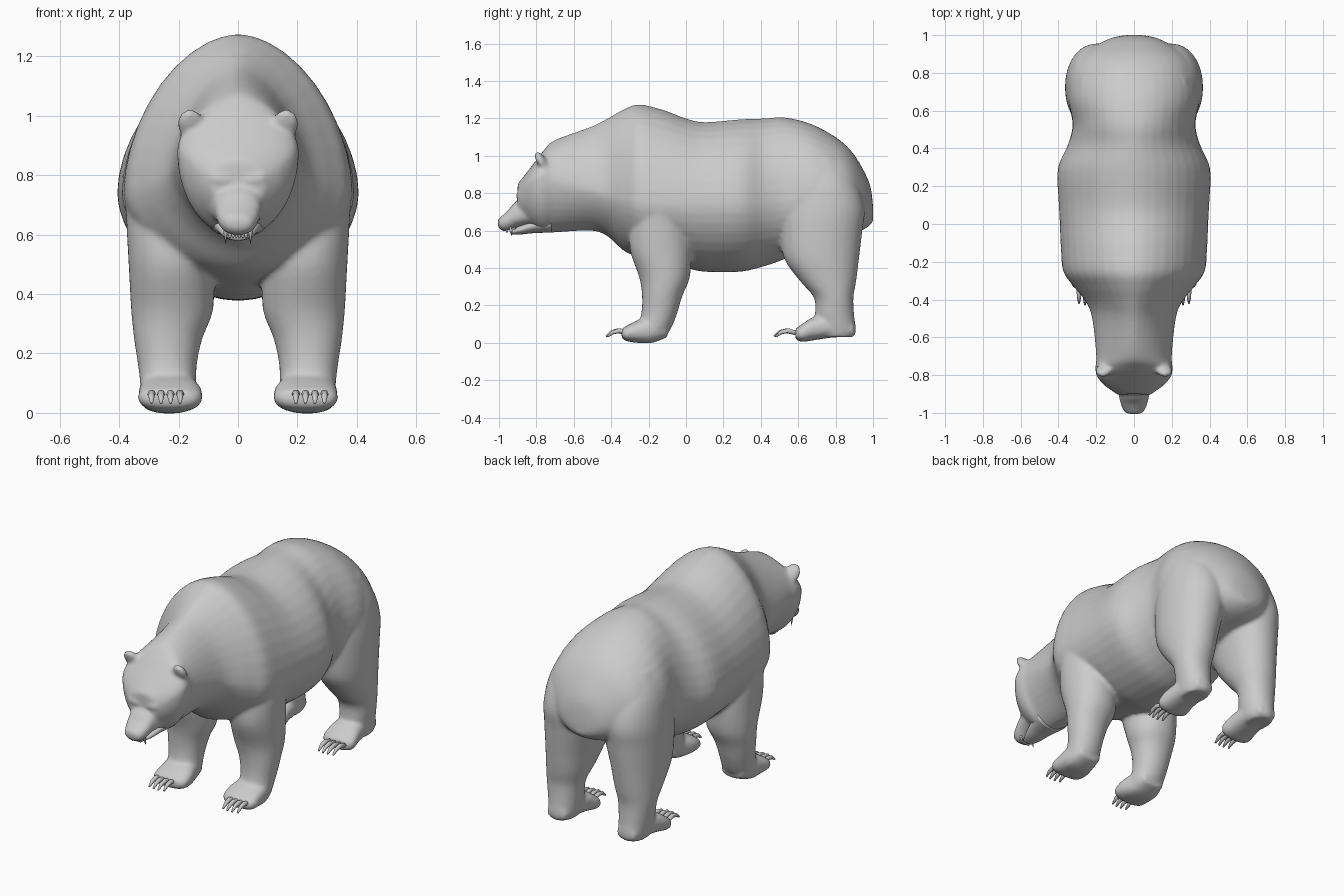
import bpy, bmesh
from math import cos, sin, pi, copysign
from mathutils import Vector, Matrix

if "Cube" in bpy.data.objects:
    bpy.data.objects.remove(bpy.data.objects["Cube"], do_unlink=True)

grey = bpy.data.materials.new("plain grey")
grey.use_nodes = True
grey.diffuse_color = (.6, .6, .6, 1)
grey.node_tree.nodes["Principled BSDF"].inputs["Base Color"].default_value = (.6, .6, .6, 1)


def loft(bm, rings):
    """Skin a row of closed point rings and cap both ends."""
    rows = [[bm.verts.new(p) for p in ring] for ring in rings]
    count = len(rows[0])
    for a, b in zip(rows, rows[1:]):
        for i in range(count):
            j = (i + 1) % count
            bm.faces.new((a[i], a[j], b[j], b[i]))
    bm.faces.new(rows[0][::-1])
    bm.faces.new(rows[-1])


def flow(rows, steps=4):
    """Add rows between the given ones along a smooth spline."""
    result = []
    for i in range(len(rows) - 1):
        p, a, b, n = (rows[max(0, min(k, len(rows) - 1))] for k in range(i - 1, i + 3))
        for t in (s / steps for s in range(steps)):
            result.append([
                u + t * ((w - v) / 2 + t * (v - 2.5 * u + 2 * w - x / 2
                                            + t * (1.5 * (u - w) + (x - v) / 2)))
                for v, u, w, x in zip(p, a, b, n)])
    return result + [rows[-1]]


def oval(count, power):
    """Unit superellipse points; a power below one is boxier."""
    for i in range(count):
        c, s = cos(2 * pi * i / count), sin(2 * pi * i / count)
        yield copysign(abs(c) ** power, c), copysign(abs(s) ** power, s)


def trunk_ring(y, half, low, mid, high, power):
    """Upright section whose widest level is mid."""
    return [(half * c, y, mid + s * (high - mid if s > 0 else mid - low))
            for c, s in oval(40, power)]


def leg_ring(side, z, back, front, inner, outer):
    """Level section of a leg."""
    cx, cy = (inner + outer) / 2, (back + front) / 2
    return [(side * (cx + c * (outer - inner) / 2), cy + s * (front - back) / 2, z)
            for c, s in oval(32, .95)]


def foot_ring(side, y, inner, outer, low, high):
    """Upright section of a foot."""
    cx, cz = (inner + outer) / 2, (low + high) / 2
    return [(side * (cx + c * (outer - inner) / 2), y, cz + s * (high - low) / 2)
            for c, s in oval(24, .8)]


def spike(bm, path, radii):
    """Tapered curved spike along a path, used for claws and fangs."""
    rings = []
    for i, (p, r) in enumerate(zip(path, radii)):
        ahead = Vector(path[min(i + 1, len(path) - 1)]) - Vector(path[max(i - 1, 0)])
        turn = ahead.to_track_quat("Z", "Y")
        rings.append([Vector(p) + turn @ Vector((c * r, s * r, 0)) for c, s in oval(8, 1)])
    loft(bm, rings)


def ball(bm, place, size, tilt=0, roll=0):
    """Stretched sphere."""
    matrix = (Matrix.Translation(place) @ Matrix.Rotation(roll, 4, "Y")
              @ Matrix.Rotation(tilt, 4, "X") @ Matrix.Diagonal((*size, 1)))
    bmesh.ops.create_uvsphere(bm, u_segments=16, v_segments=10, radius=1, matrix=matrix)


def finish(bm, name):
    """Turn a bmesh into a smooth shaded object."""
    bmesh.ops.recalc_face_normals(bm, faces=bm.faces)
    for face in bm.faces:
        face.smooth = True
    mesh = bpy.data.meshes.new(name)
    bm.to_mesh(mesh)
    bm.free()
    mesh.materials.append(grey)
    obj = bpy.data.objects.new(name, mesh)
    bpy.context.collection.objects.link(obj)
    return obj


# Rump to brow: y, half width, bottom, widest level, top, section power
TRUNK = [
    (1, .04, .65, .69, .73, 1), (.985, .12, .63, .72, .84, 1), (.94, .21, .6, .75, .94, 1),
    (.88, .29, .58, .77, 1.03, 1), (.8, .33, .56, .78, 1.1, 1), (.67, .35, .52, .78, 1.17, 1),
    (.53, .325, .45, .76, 1.205, 1), (.42, .35, .41, .74, 1.2, 1.1),
    (.29, .404, .38, .74, 1.195, 1.1), (.1, .398, .38, .74, 1.18, 1.1),
    (0, .393, .4, .74, 1.2, 1.1), (-.12, .388, .43, .74, 1.245, 1.1),
    (-.25, .375, .46, .75, 1.275, 1.1), (-.33, .32, .49, .77, 1.25, 1.15),
    (-.42, .25, .57, .79, 1.2, 1.2), (-.51, .22, .6, .82, 1.155, 1.25),
    (-.7, .2, .59, .86, 1.085, 1.15), (-.76, .205, .59, .88, 1.03, 1),
    (-.81, .195, .61, .87, .965, 1), (-.86, .15, .65, .83, .9, 1), (-.9, .09, .69, .78, .85, 1)]

# Upper muzzle, same columns
MUZZLE = [
    (-.76, .12, .645, .7, .8, .9), (-.9, .083, .62, .685, .76, .9),
    (-.95, .072, .6, .665, .71, .9), (-.985, .058, .6, .643, .678, .9),
    (-1.006, .038, .62, .642, .662, .9)]

# Legs: level, y range, x range
FRONT_LEG = [
    (.95, -.22, -.06, .12, .29), (.78, -.27, 0, .1, .375), (.65, -.295, .015, .08, .376),
    (.5, -.3, .03, .082, .368), (.35, -.25, .02, .083, .36), (.25, -.235, -.02, .12, .35),
    (.15, -.24, -.05, .14, .335), (.06, -.27, -.09, .14, .325), (.01, -.28, -.15, .16, .31)]
HIND_LEG = [
    (1, .58, .82, .08, .28), (.86, .53, .91, .04, .34), (.72, .5, .955, .025, .362),
    (.6, .5, .943, .035, .365), (.45, .525, .925, .07, .36), (.33, .61, .91, .1, .35),
    (.24, .685, .895, .13, .34), (.14, .69, .9, .14, .325), (.06, .7, .91, .15, .31),
    (.03, .72, .89, .17, .3)]

# Feet: y, x range, z range
FRONT_FOOT = [
    (-.1, .16, .3, .03, .1), (-.18, .14, .33, 0, .14), (-.26, .12, .335, 0, .12),
    (-.32, .125, .335, .01, .09), (-.345, .16, .31, .025, .075)]
HIND_FOOT = [
    (.9, .17, .29, .035, .1), (.8, .15, .31, .03, .14), (.69, .14, .325, .015, .14),
    (.62, .13, .335, .005, .1), (.585, .16, .31, .02, .075)]

# Body: trunk, head, legs, feet, ears and brows fused into one skin
body = bmesh.new()
for rows in (TRUNK, MUZZLE):
    loft(body, [trunk_ring(*row) for row in flow(rows)])
for side in (-1, 1):
    for rows in (FRONT_LEG, HIND_LEG):
        loft(body, [leg_ring(side, *row) for row in flow(rows)])
    for rows in (FRONT_FOOT, HIND_FOOT):
        loft(body, [foot_ring(side, *row) for row in flow(rows)])
    ball(body, (side * .158, -.772, .97), (.046, .026, .06), tilt=.55, roll=side * .25)
    ball(body, (side * .058, -.885, .785), (.05, .026, .02), roll=side * -.2)
skin = finish(body, "body")
remesh = skin.modifiers.new("fuse", "REMESH")
remesh.mode = "VOXEL"
remesh.voxel_size = .0105
remesh.use_smooth_shade = True
relax = skin.modifiers.new("relax", "SMOOTH")
relax.factor = .5
relax.iterations = 8

# Lower jaw, slightly open towards the chin
jaw = bmesh.new()
loft(jaw, [trunk_ring(*row) for row in flow([
    (-.72, .1, .59, .64, .68, 1), (-.81, .078, .587, .63, .662, 1),
    (-.88, .056, .58, .606, .63, 1), (-.93, .032, .58, .592, .606, 1)])])
finish(jaw, "lower_jaw")

# Teeth: a fang pair above and below, with a row of front teeth
teeth = bmesh.new()
for side in (-1, 1):
    x = side * .042
    spike(teeth, [(x, -.94, .63), (x, -.938, .6), (x, -.93, .57)], [.007, .006, .001])
    x = side * .028
    spike(teeth, [(x, -.91, .59), (x, -.915, .612), (x, -.92, .632)], [.006, .005, .001])
for i in range(6):
    ball(teeth, ((i - 2.5) * .011, -.957, .602), (.006, .006, .014))
finish(teeth, "teeth")

# Eyes tucked beneath the brows
for side, name in ((-1, "right_eye"), (1, "left_eye")):
    eye = bmesh.new()
    ball(eye, (side * .064, -.888, .757), (.016, .012, .009), roll=side * -.2)
    finish(eye, name)

# Claws: four blunt curved spikes on each foot
for label, toe in (("front", -.33), ("hind", .57)):
    for side, hand in ((-1, "right"), (1, "left")):
        claws = bmesh.new()
        for i in range(4):
            x = side * (.195 + i * .032)
            reach = toe - (.008 if i in (1, 2) else 0)
            spike(claws, [(x, toe + .03, .05), (x, reach - .025, .065),
                          (x, reach - .06, .057), (x, reach - .09, .034)],
                  [.012, .013, .011, .005])
        finish(claws, f"{label}_{hand}_claws")
